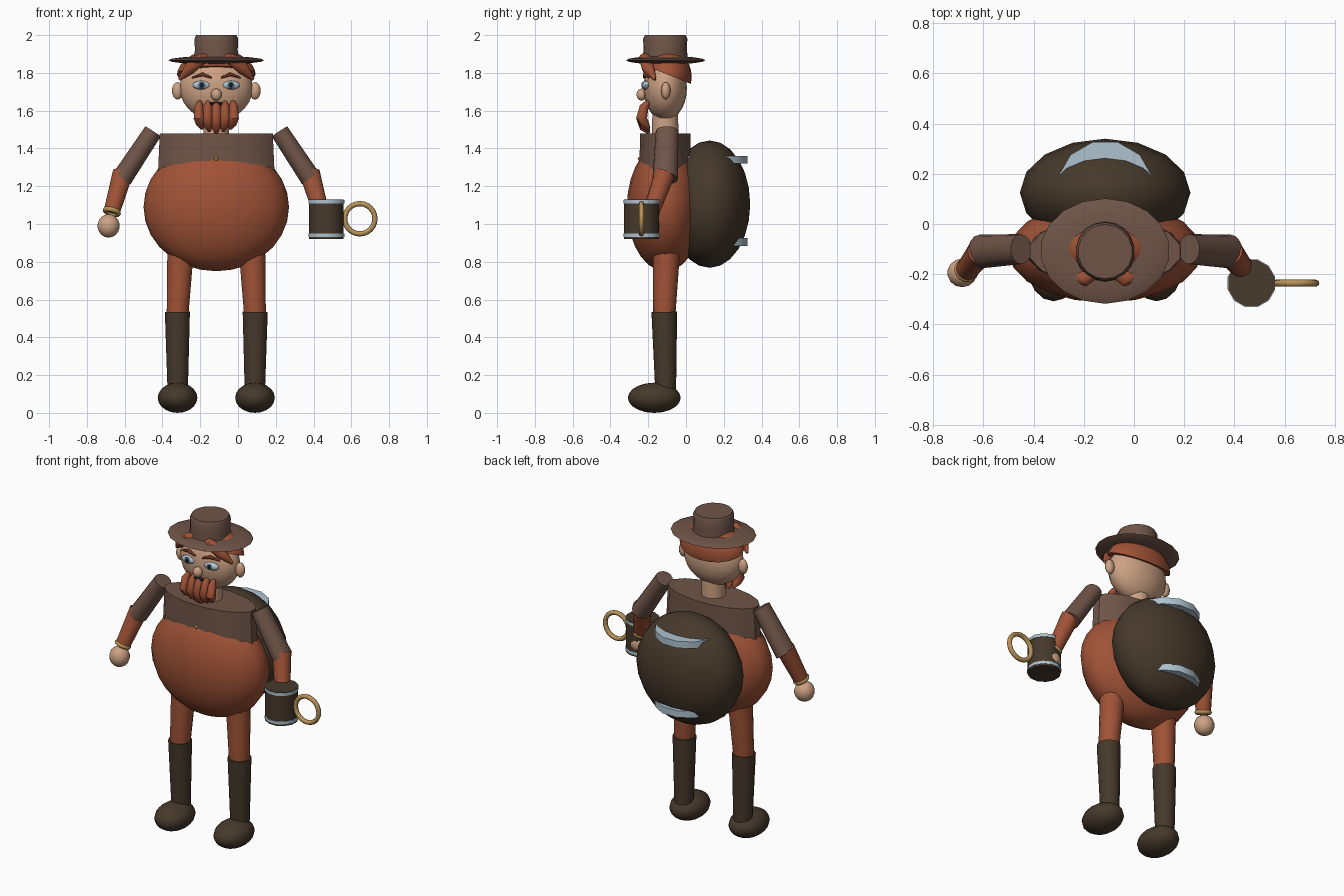
import bpy, bmesh, math
from mathutils import Vector, Matrix

old = bpy.data.objects.get("Cube")
if old:
    bpy.data.objects.remove(old)

AX, AY = -0.115, -0.11      # body axis; part positions are relative to it


def material(name, rgb):
    m = bpy.data.materials.new(name)
    m.use_nodes = True
    m.diffuse_color = (*rgb, 1)
    m.node_tree.nodes["Principled BSDF"].inputs["Base Color"].default_value = (*rgb, 1)
    return m


SKIN = material("skin", (0.61, 0.36, 0.23))
RUST = material("rust orange", (0.35, 0.085, 0.037))
BROWN = material("cloth brown", (0.16, 0.09, 0.065))
DARK = material("dark leather", (0.061, 0.041, 0.024))
GOLD = material("gold", (0.48, 0.29, 0.10))
SILVER = material("silver blue", (0.42, 0.54, 0.63))
IRIS = material("iris blue", (0.10, 0.20, 0.28))
BLACK = material("black", (0.01, 0.01, 0.01))


def finish(name, bm, mat, angle=40):
    bmesh.ops.recalc_face_normals(bm, faces=bm.faces[:])
    me = bpy.data.meshes.new(name)
    bm.to_mesh(me)
    bm.free()
    me.materials.append(mat)
    for p in me.polygons:
        p.use_smooth = True
    me.set_sharp_from_angle(angle=math.radians(angle))
    ob = bpy.data.objects.new(name, me)
    ob.location = (AX, AY, 0)
    bpy.context.collection.objects.link(ob)
    return ob


def ball(name, loc, radii, mat, seg=16, rings=10, cut=None, tilt=0):
    bm = bmesh.new()
    bmesh.ops.create_uvsphere(bm, u_segments=seg, v_segments=rings, radius=1)
    bm.transform(Matrix.Translation(loc) @ Matrix.Rotation(tilt, 4, 'Y')
                 @ Matrix.Diagonal((*radii, 1)))
    if cut:
        bmesh.ops.bisect_plane(bm, geom=bm.verts[:] + bm.edges[:] + bm.faces[:],
                               plane_co=cut[0], plane_no=cut[1], clear_inner=True)
        bmesh.ops.holes_fill(bm, edges=[e for e in bm.edges if e.is_boundary])
    return finish(name, bm, mat)


def tube(name, pts, radii, mat, n=14, squash=1):
    """Capped tapered tube through the points; squash scales its depth."""
    bm = bmesh.new()
    pts = [Vector(p) for p in pts]
    rings = []
    for i, p in enumerate(pts):
        d = (pts[min(i + 1, len(pts) - 1)] - pts[max(i - 1, 0)]).normalized()
        ref = Vector((0, 1, 0)) if abs(d.y) < 0.9 else Vector((0, 0, 1))
        u = ref.cross(d).normalized()
        v = d.cross(u)
        rings.append([bm.verts.new(p + radii[i] * (u * math.cos(t) + v * squash * math.sin(t)))
                      for t in (math.tau * (k + 0.5) / n for k in range(n))])
    for a, b in zip(rings, rings[1:]):
        for k in range(n):
            bm.faces.new((a[k], a[(k + 1) % n], b[(k + 1) % n], b[k]))
    bm.faces.new(rings[0])
    bm.faces.new(rings[-1])
    return finish(name, bm, mat)


def ring(name, loc, axis, major, minor, mat, n=24, m=8):
    bm = bmesh.new()
    rows = []
    for i in range(n):
        a = math.tau * i / n
        rows.append([bm.verts.new(((major + minor * math.cos(b)) * math.cos(a),
                                   (major + minor * math.cos(b)) * math.sin(a),
                                   minor * math.sin(b)))
                     for b in (math.tau * j / m for j in range(m))])
    for i in range(n):
        for j in range(m):
            r, s, k = rows[i], rows[(i + 1) % n], (j + 1) % m
            bm.faces.new((r[j], s[j], s[k], r[k]))
    turn = Vector(axis).to_track_quat('Z', 'Y').to_matrix().to_4x4()
    bm.transform(Matrix.Translation(loc) @ turn)
    return finish(name, bm, mat, 60)


# Torso
ball("belly", (0, 0, 1.09), (0.385, 0.203, 0.34), RUST, 20, 14)
tube("tunic", [(0, 0, 1.26), (0, 0, 1.48)], [0.315, 0.305], BROWN, 16, 0.445)
ball("tunic_button", (0, -0.135, 1.345), (0.011, 0.011, 0.011), GOLD, 8, 6)
tube("neck", [(0, 0, 1.44), (0, 0, 1.62)], [0.07, 0.068], SKIN, 14)

# Head
ball("head", (0, 0, 1.72), (0.193, 0.115, 0.172), SKIN, 20, 14)
ball("nose", (0, -0.125, 1.685), (0.029, 0.027, 0.032), SKIN, 12, 8)
ball("mouth", (0, -0.108, 1.637), (0.04, 0.012, 0.01), BLACK, 12, 6)
ball("hair_cap", (0, 0.012, 1.78), (0.21, 0.128, 0.145), RUST, 20, 14,
     cut=((0, -0.11, 1.84), (0, 0.37, 0.93)))
for s, side in ((-1, "right"), (1, "left")):
    ball(side + "_ear", (s * 0.205, 0.003, 1.705), (0.03, 0.025, 0.046), SKIN, 12, 8)
    ball(side + "_eye", (s * 0.077, -0.098, 1.735), (0.05, 0.024, 0.024), SILVER, 14, 8)
    ball(side + "_iris", (s * 0.077, -0.118, 1.735), (0.021, 0.006, 0.02), IRIS, 12, 6)
    ball(side + "_pupil", (s * 0.077, -0.122, 1.736), (0.012, 0.005, 0.013), BLACK, 10, 6)
    tube(side + "_eyebrow", [(s * 0.025, -0.112, 1.775), (s * 0.075, -0.108, 1.793),
                             (s * 0.128, -0.088, 1.775)], [0.006, 0.011, 0.005], RUST, 8)
    tube(side + "_fringe_lock", [(s * 0.012, -0.075, 1.885), (s * 0.075, -0.108, 1.875),
                                 (s * 0.14, -0.09, 1.825), (s * 0.195, -0.055, 1.765)],
         [0.012, 0.032, 0.034, 0.008], RUST, 10)

# Beard strands
for i in range(-2, 3):
    x, drop = i * 0.046, 0.012 * abs(i)
    tube("beard_strand_%d" % (i + 3),
         [(x * 0.95, -0.09, 1.648), (x, -0.112, 1.62), (x, -0.125, 1.56),
          (x * 0.92, -0.11, 1.51 + drop), (x * 0.8, -0.085, 1.48 + drop)],
         [0.012, 0.024, 0.029, 0.025, 0.008], RUST, 10)

# Hat
ball("hat_brim", (0, 0.002, 1.867), (0.258, 0.21, 0.022), BROWN, 18, 8)
tube("hat_crown", [(0, 0, 1.86), (0, 0, 1.92), (0, 0, 1.98), (0, 0, 2.0)],
     [0.122, 0.115, 0.117, 0.108], BROWN, 18)

# Arms and legs
for s, side in ((-1, "right"), (1, "left")):
    tube(side + "_upper_arm", [(s * 0.335, 0.01, 1.49), (s * 0.5, 0, 1.24)],
         [0.05, 0.056], BROWN, 14, 1.2)
    wrist = Vector((s * 0.553, -0.075, 1.065))
    elbow = Vector((s * 0.495, 0, 1.27))
    tube(side + "_forearm", [elbow, wrist], [0.055, 0.044], RUST)
    ring(side + "_bracelet", wrist, wrist - elbow, 0.036, 0.014, GOLD, 16)
    ball(side + "_hand", (s * 0.57, -0.085, 0.99), (0.06, 0.058, 0.062), SKIN, 14, 9)
    tube(side + "_thigh", [(s * 0.185, 0.01, 0.95), (s * 0.205, -0.005, 0.52)],
         [0.075, 0.059], RUST)
    tube(side + "_boot_shaft", [(s * 0.206, -0.005, 0.535), (s * 0.204, 0.003, 0.08)],
         [0.068, 0.054], DARK)
    ball(side + "_boot_foot", (s * 0.205, -0.058, 0.08), (0.105, 0.14, 0.08), DARK)

# Backpack with two metal hoops
ball("backpack", (0, 0.235, 1.105), (0.34, 0.215, 0.337), DARK, 16, 12)
for name, z in (("upper", 1.34), ("lower", 0.905)):
    tube(name + "_backpack_plate", [(0, 0.248, z - 0.021), (0, 0.248, z + 0.021)],
         [0.195, 0.195], SILVER, 12)

# Mug held in the left hand
MX, MY = 0.583, -0.126
tube("mug_body", [(MX, MY, 0.92), (MX, MY, 1.13)], [0.095, 0.095], DARK, 12)
for name, z in (("lower", 0.94), ("upper", 1.118)):
    tube(name + "_mug_band", [(MX, MY, z - 0.009), (MX, MY, z + 0.009)],
         [0.098, 0.098], SILVER, 12)
ring("mug_handle", (MX + 0.177, MY, 1.028), (0, 1, 0), 0.08, 0.014, GOLD, 24)
